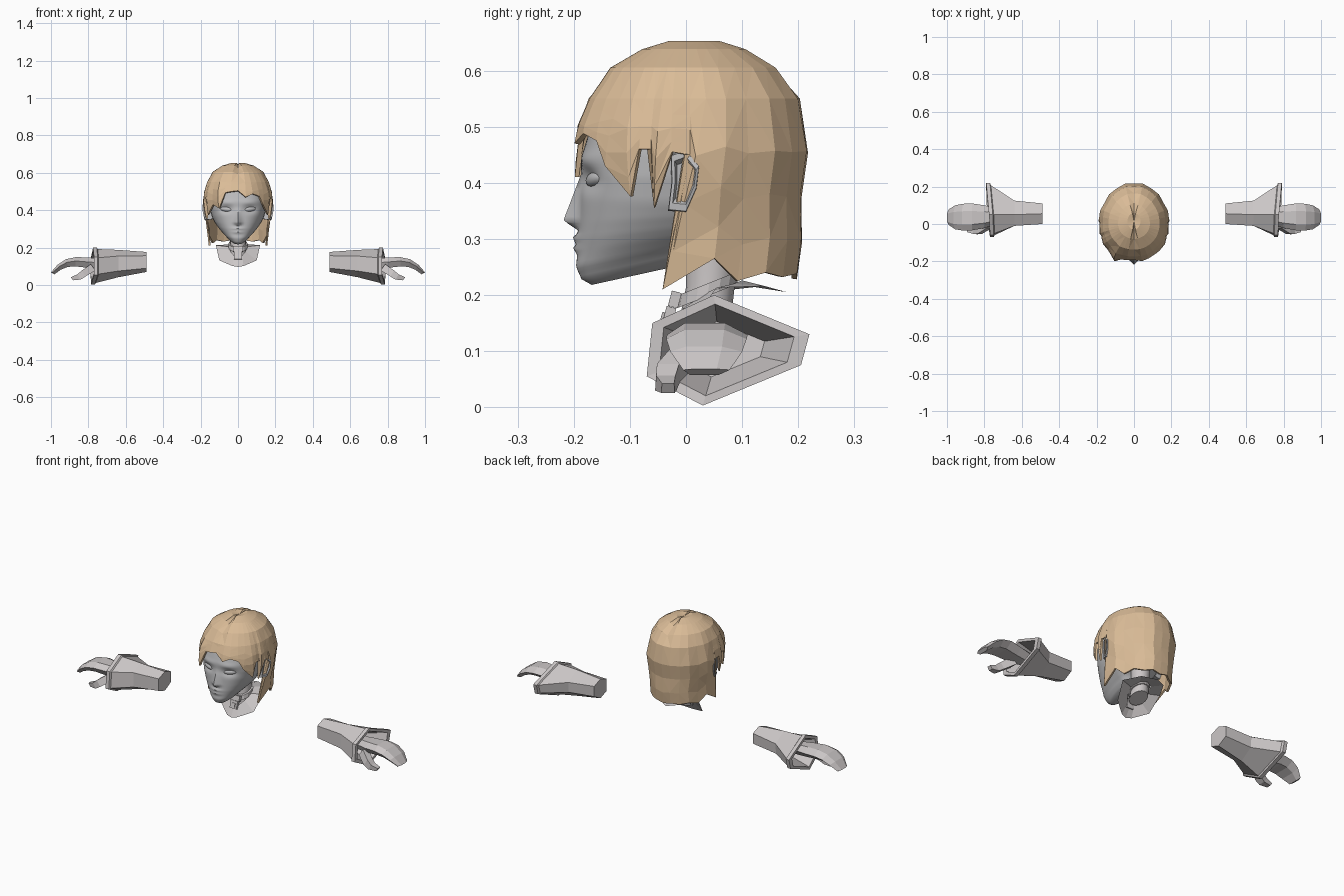
import bpy, bmesh, math
from mathutils import Vector

if "Cube" in bpy.data.objects:
    bpy.data.objects.remove(bpy.data.objects["Cube"])


def material(name, rgb):
    m = bpy.data.materials.new(name)
    m.diffuse_color = (*rgb, 1)
    m.use_nodes = True
    m.node_tree.nodes["Principled BSDF"].inputs["Base Color"].default_value = m.diffuse_color
    return m


TAN = material("tan hair", (0.70, 0.50, 0.31))
SKIN = material("face grey", (0.50, 0.50, 0.51))
PALE = material("pale grey", (0.60, 0.57, 0.57))


def finish(name, bm, mat, smooth=None):
    bmesh.ops.recalc_face_normals(bm, faces=bm.faces[:])
    me = bpy.data.meshes.new(name)
    bm.to_mesh(me)
    bm.free()
    ob = bpy.data.objects.new(name, me)
    bpy.context.collection.objects.link(ob)
    me.materials.append(mat)
    if smooth:
        bpy.ops.object.select_all(action='DESELECT')
        ob.select_set(True)
        bpy.context.view_layer.objects.active = ob
        bpy.ops.object.shade_smooth_by_angle(angle=math.radians(smooth))
    return ob


def loft(name, rings, mat, smooth=None, caps=True, side=1):
    """Skin a list of closed rings of points; side=-1 mirrors across x."""
    bm = bmesh.new()
    vs = [[bm.verts.new((p[0] * side, p[1], p[2])) for p in r] for r in rings]
    n = len(vs[0])
    for a, b in zip(vs, vs[1:]):
        for i in range(n):
            j = (i + 1) % n
            bm.faces.new((a[i], a[j], b[j], b[i]))
    if caps:
        bm.faces.new(vs[0])
        bm.faces.new(vs[-1])
    return finish(name, bm, mat, smooth)


def lerp_table(table, z):
    """Interpolate rows of (z, values...) sorted by rising z."""
    if z <= table[0][0]:
        return table[0][1:]
    for a, b in zip(table, table[1:]):
        if z <= b[0]:
            t = (z - a[0]) / (b[0] - a[0])
            return [u + (v - u) * t for u, v in zip(a[1:], b[1:])]
    return table[-1][1:]


def spow(v, p):
    return math.copysign(abs(v) ** p, v)


# ---- Head: height, half width, front y, back y
HEAD = [(.218, .036, -.168, .00), (.228, .056, -.186, .01), (.25, .078, -.196, .02),
        (.28, .100, -.193, .04), (.30, .112, -.193, .05), (.33, .126, -.191, .07),
        (.37, .140, -.189, .09), (.41, .149, -.188, .10), (.45, .152, -.185, .10),
        (.50, .150, -.170, .10), (.55, .130, -.140, .08), (.60, .080, -.080, .04)]


def bump(v, centre, width):
    return math.exp(-((v - centre) / width) ** 2)


def face_relief(x, z):
    """Forward push for nose, lips and brow, minus the eye sockets."""
    up = max(0, min(1, (.415 - z) / .08)) * max(0, min(1, (z - .315) / .017))
    d = .027 * up * bump(x, 0, .010 + .007 * up)
    d += (.009 * bump(z, .301, .007) + .008 * bump(z, .283, .007)) * bump(x, 0, .028)
    d -= .014 * bump(abs(x), .064, .036) * bump(z, .405, .019)
    d += .004 * bump(abs(x), .060, .045) * bump(z, .440, .012)
    return d


rings = []
levels = [.218, .222] + [.228 + .0062 * k for k in range(61)]
for z in levels:
    w, yf, yb = lerp_table(HEAD, z)
    slope = .22 * max(0, min(1, (.36 - z) / .12))
    ring = []
    for k in range(80):
        t = 2 * math.pi * k / 80
        x, s = w * spow(math.cos(t), .85), spow(math.sin(t), .85)
        y = -.03 - (-.03 - yf) * s if s > 0 else -.03 - (yb + .03) * s
        zz = z + slope * (y - yf)
        if s > .3:
            y -= face_relief(x, z)
        ring.append((x, y, zz))
    rings.append(ring)
loft("head", rings, SKIN, smooth=50)

# ---- Eyes and ears
EAR = [(-.027, .450), (.0, .460), (.024, .430), (.019, .390), (.0, .347), (-.032, .350), (-.026, .400)]
for side, tag in ((1, "right"), (-1, "left")):
    bpy.ops.mesh.primitive_uv_sphere_add(segments=20, ring_count=12, location=(side * .064, -.161, .406))
    eye = bpy.context.object
    eye.name = tag + "_eye"
    eye.scale = (.035, .014, .014)
    eye.rotation_euler = (0, -side * .12, side * .36)
    eye.data.materials.append(SKIN)
    bpy.ops.object.shade_smooth_by_angle()
    ear = [[(x + .35 * y, .0 + y * k, .405 + (z - .405) * k) for y, z in EAR]
           for x, k in ((.135, .9), (.168, 1), (.180, .96), (.182, .75), (.172, .6))]
    loft(tag + "_ear", ear, SKIN, side=side)

# ---- Hair shell: height, half width, front reach, back reach
HAIR = [(.20, .158, .200, .195), (.24, .165, .200, .203), (.31, .163, .200, .212),
        (.39, .182, .208, .208), (.45, .189, .208, .221), (.50, .184, .198, .217),
        (.55, .168, .176, .205), (.605, .137, .138, .165), (.638, .085, .080, .110)]
# strands: angle at crown, angle at hem, hem height, fullness
BACK = [(48, 46, .430, 1.0), (58, 62, .375, 1.02), (66, 66, .460, 1.0), (71, 72, .460, .98),
        (76, 74, .355, 1.01), (82, 83, .455, .99), (92, 92, .450, .97), (100, 78, .210, 1.0),
        (110, 104, .265, 1.02), (122, 118, .225, .98), (136, 134, .240, 1.01),
        (150, 150, .232, .99), (165, 165, .238, 1.01), (180, 180, .228, .985)]
RIGHT = [(0, 0, .505, .98), (13, 13, .470, 1.0), (24, 25, .488, 1.01), (36, 38, .475, 1.0)] + BACK
LEFT = [(12, 12, .500, 1.0), (22, 21, .495, 1.02), (33, 30, .410, 1.10)] + BACK[:-1]
strands = RIGHT + [(-a, -b, h, f) for a, b, h, f in reversed(LEFT)]

bm = bmesh.new()
cols = []
for a0, a1, hem, full in strands:
    col = []
    drop = [.638, .605, .55] + [.55 + (hem - .55) * t for t in (.3, .55, .8, 1)]
    for i, z in enumerate(drop):
        t = max(0, i - 2) / 4
        a = math.radians(a0 + (a1 - a0) * t)
        w, f, b = lerp_table(HAIR, z)
        k = 1 + (full - 1) * min(1, i / 3)
        c = math.cos(a)
        groove = .012 if a0 in (0, 180) and i < 2 else 0
        col.append(bm.verts.new((w * math.sin(a) * k, -c * (f if c > 0 else b) * k, z - groove)))
    cols.append(col)
crown = bm.verts.new((0, .015, .645))
# raised tops on both sides of the parting
tops = {}
for i, s in enumerate(strands):
    a = math.radians(s[0])
    lift = 0 if s[0] in (0, 180) else .653
    tops[i] = bm.verts.new((.035 * math.sin(a), .015 - .045 * math.cos(a), lift or .642))
for i in range(len(cols)):
    j = (i + 1) % len(cols)
    a, b = cols[i], cols[j]
    bm.faces.new((crown, tops[i], tops[j]))
    bm.faces.new((tops[i], a[0], b[0], tops[j]))
    for k in range(6):
        bm.faces.new((a[k], a[k + 1], b[k + 1], b[k]))
bmesh.ops.recalc_face_normals(bm, faces=bm.faces[:])
bmesh.ops.triangulate(bm, faces=bm.faces[:])
hair = finish("hair", bm, TAN)
if sum(p.normal.dot(p.center - Vector((0, 0, .4))) for p in hair.data.polygons) < 0:
    hair.data.flip_normals()
thick = hair.modifiers.new("thickness", 'SOLIDIFY')
thick.thickness, thick.offset = .010, -1


# ---- Neck, choker, clasp and collar
def oval(cx, cy, cz, rx, ry, tilt, n=16):
    return [(cx + rx * math.cos(2 * math.pi * k / n), cy + ry * math.sin(2 * math.pi * k / n),
             cz + tilt * ry * math.sin(2 * math.pi * k / n)) for k in range(n)]


loft("neck", [oval(0, .035, .165, .045, .048, .35), oval(0, .045, .23, .042, .045, .35),
              oval(0, .05, .31, .046, .05, .2)], PALE, smooth=40)
loft("choker", [oval(0, .038, .198, r, r + .002, .4) if low else oval(0, .042, .222, r, r + .002, .4)
                for r, low in ((.044, 1), (.051, 1), (.051, 0), (.044, 0))], PALE)


def box(name, centre, size, lean):
    bpy.ops.mesh.primitive_cube_add(size=1, location=centre, rotation=(lean, 0, 0))
    ob = bpy.context.object
    ob.name, ob.scale = name, size
    ob.data.materials.append(PALE)
    bev = ob.modifiers.new("bevel", 'BEVEL')
    bev.width, bev.segments = .003, 1


box("clasp", (0, -.020, .192), (.056, .018, .028), -.25)
box("clasp_drop", (0, -.031, .158), (.042, .018, .042), -.25)
box("clasp_stud", (0, -.040, .158), (.022, .010, .022), -.25)
OUTER = [(0, -.062, .097), (.030, -.055, .102), (.100, -.005, .132), (.118, .055, .213), (.07, .14, .216), (0, .18, .205)]
INNER = [(0, -.030, .150), (.022, -.024, .158), (.040, .0, .180), (.050, .04, .205), (.035, .085, .22), (0, .10, .226)]
both = lambda pts: pts + [(-x, y, z) for x, y, z in reversed(pts[1:-1])]
loft("collar", [both(OUTER), both(INNER)], PALE, caps=False)

# ---- Forearms with flared cuffs, hands and thumbs (x, y, z per corner)
CUFF = [(.775, .05, .20), (.79, .22, .13), (.79, .205, .075), (.785, .03, .003), (.77, -.07, .055), (.77, -.06, .15)]
MID = [(.05, .188), (.125, .145), (.12, .088), (.05, .042), (-.01, .075), (-.01, .155)]
END = [(.055, .177), (.11, .157), (.11, .10), (.055, .07), (0, .09), (0, .157)]


def shrunk(k, dx):
    return [(x + dx, .06 + (y - .06) * k, .105 + (z - .105) * k) for x, y, z in CUFF]


# hand stations: top x, top z, bottom x, bottom z, near y, far y
PALM = [(.70, .140, .70, .085, .01, .08), (.80, .147, .80, .092, -.022, .10), (.865, .150, .87, .100, -.034, .11),
        (.92, .138, .91, .097, -.035, .108), (.965, .108, .948, .082, -.028, .10), (1.0, .068, .982, .057, -.005, .078)]
for side, tag in ((1, "right"), (-1, "left")):
    sleeve = [[(.49, y, z) for y, z in END], [(.64, y, z) for y, z in MID], shrunk(.92, -.025),
              shrunk(1, -.02), shrunk(1, 0), shrunk(.83, 0), shrunk(.5, -.10)]
    loft(tag + "_forearm", sleeve, PALE, side=side)
    hand = []
    for xt, zt, xb, zb, y0, y1 in PALM:
        w, xm, zm = y1 - y0, (xt + xb) / 2, (zt + zb) / 2
        hand.append([(xt, y0 + .22 * w, zt), (xt, y1 - .28 * w, zt), (xm, y1, zm + .004),
                     (xb, y1 - .25 * w, zb), (xb, y0 + .15 * w, zb), (xm, y0, zm + .004)])
    loft(tag + "_hand", hand, PALE, side=side)
    thumb = []
    for x, y, z, r in ((.775, .0, .095, .024), (.825, -.032, .062, .022), (.85, -.036, .043, .019), (.888, -.032, .034, .012)):
        thumb.append([(x + dx * r, y + dy * r, z + dz * r) for dx, dy, dz in
                      ((.5, -.9, .7), (.5, .9, .7), (-.5, 1, -.7), (-.5, -1, -.7))])
    loft(tag + "_thumb", thumb, PALE, side=side)
